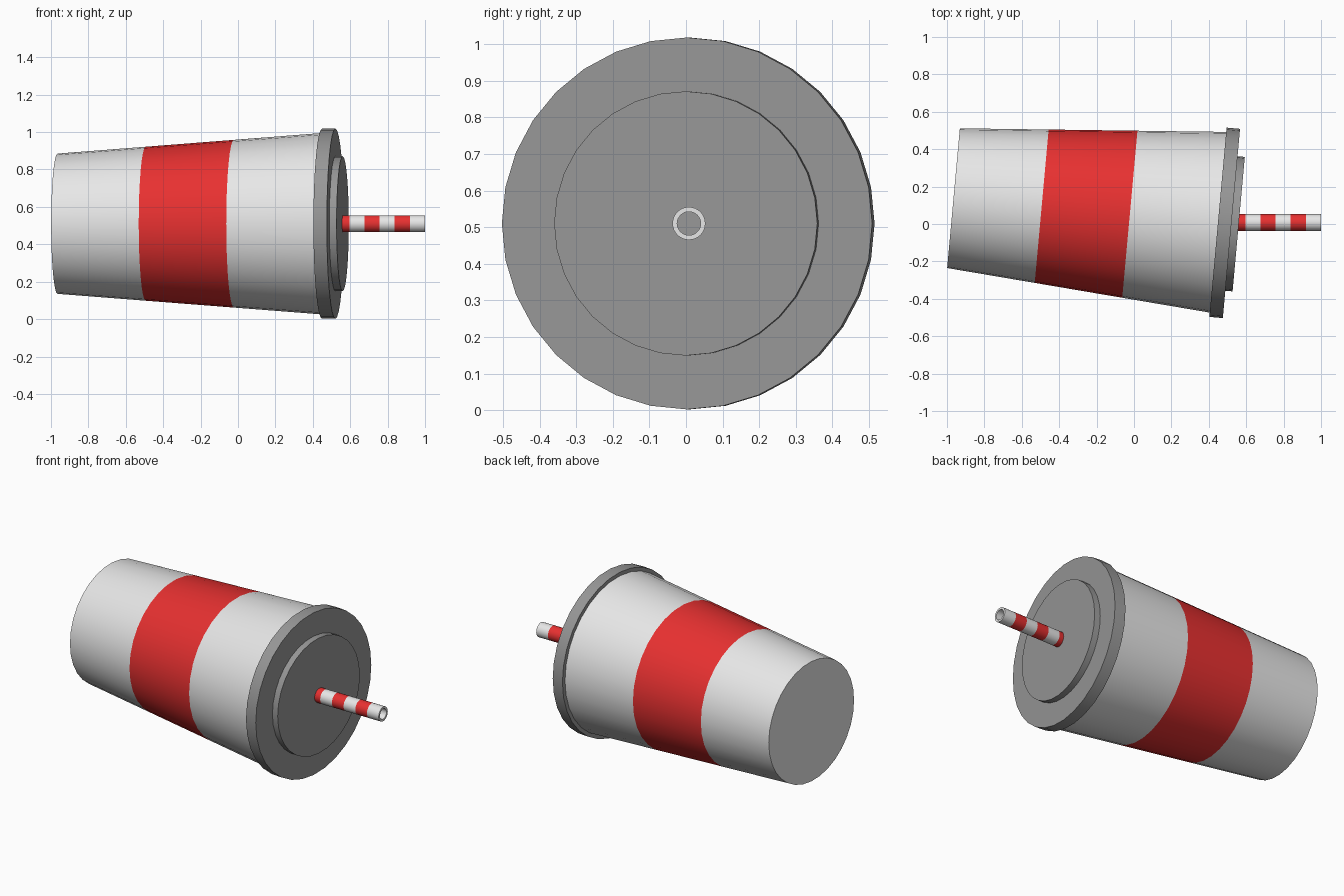
import bpy, bmesh
from math import cos, sin, pi, radians
from mathutils import Matrix, Vector

cube = bpy.data.objects.get("Cube")
if cube:
    bpy.data.objects.remove(cube, do_unlink=True)


def material(name, rgb):
    m = bpy.data.materials.new(name)
    m.use_nodes = True
    m.diffuse_color = (*rgb, 1)
    m.node_tree.nodes["Principled BSDF"].inputs["Base Color"].default_value = (*rgb, 1)
    return m


WHITE = material("white", (0.8, 0.8, 0.8))
RED = material("red", (0.8, 0.03, 0.03))
GREY = material("grey", (0.31, 0.31, 0.31))


def lathe(name, profile, slots, mats, frame, sides=32, closed=False):
    """Spin (distance, radius) points about the x axis; slots colour each segment."""
    bm = bmesh.new()
    rings = []
    for d, r in profile:
        rings.append([bm.verts.new((d, r * cos(2 * pi * i / sides), r * sin(2 * pi * i / sides)))
                      for i in range(sides)])
    count = len(rings) if closed else len(rings) - 1
    for k in range(count):
        a, b = rings[k], rings[(k + 1) % len(rings)]
        for i in range(sides):
            j = (i + 1) % sides
            f = bm.faces.new((a[i], a[j], b[j], b[i]))
            f.material_index = slots[k % len(slots)]
    if not closed:
        bm.faces.new(rings[0])
        bm.faces.new(rings[-1])
    bmesh.ops.recalc_face_normals(bm, faces=bm.faces)
    mesh = bpy.data.meshes.new(name)
    bm.to_mesh(mesh)
    bm.free()
    for m in mats:
        mesh.materials.append(m)
    obj = bpy.data.objects.new(name, mesh)
    bpy.context.collection.objects.link(obj)
    obj.matrix_world = frame
    bpy.ops.object.select_all(action="DESELECT")
    obj.select_set(True)
    bpy.context.view_layer.objects.active = obj
    bpy.ops.object.shade_smooth_by_angle(angle=radians(30))
    return obj


# The cup lies on its side, with its axis turned slightly from x
tilt = Matrix.Translation(Vector((-0.965, 0.138, 0.51))) @ Matrix.Rotation(radians(-5.2), 4, "Z")

# Tapered cup in three equal bands
LENGTH, BASE, RIM = 1.42, 0.375, 0.485
cup_profile = [(LENGTH * k / 3, BASE + (RIM - BASE) * k / 3) for k in range(4)]
lathe("cup", cup_profile, [0, 1, 0], [WHITE, RED], tilt)

# Lid rim and raised centre disc
lathe("lid_rim", [(LENGTH, 0.508), (LENGTH + 0.072, 0.508)], [0], [GREY], tilt)
lathe("lid_disc", [(LENGTH + 0.06, 0.361), (LENGTH + 0.111, 0.361)], [0], [GREY], tilt)

# Hollow straw, striped along its outside
STRIPE, OUTER, INNER = 0.081, 0.045, 0.032
outer = [(1 - STRIPE * k, OUTER) for k in range(7)]
straw_profile = outer + [(outer[-1][0], INNER), (1, INNER)]
lathe("straw", straw_profile, [0, 1, 0, 1, 0, 1, 0, 0, 0], [WHITE, RED],
      Matrix.Translation(Vector((0, 0.008, 0.51))), closed=True)
